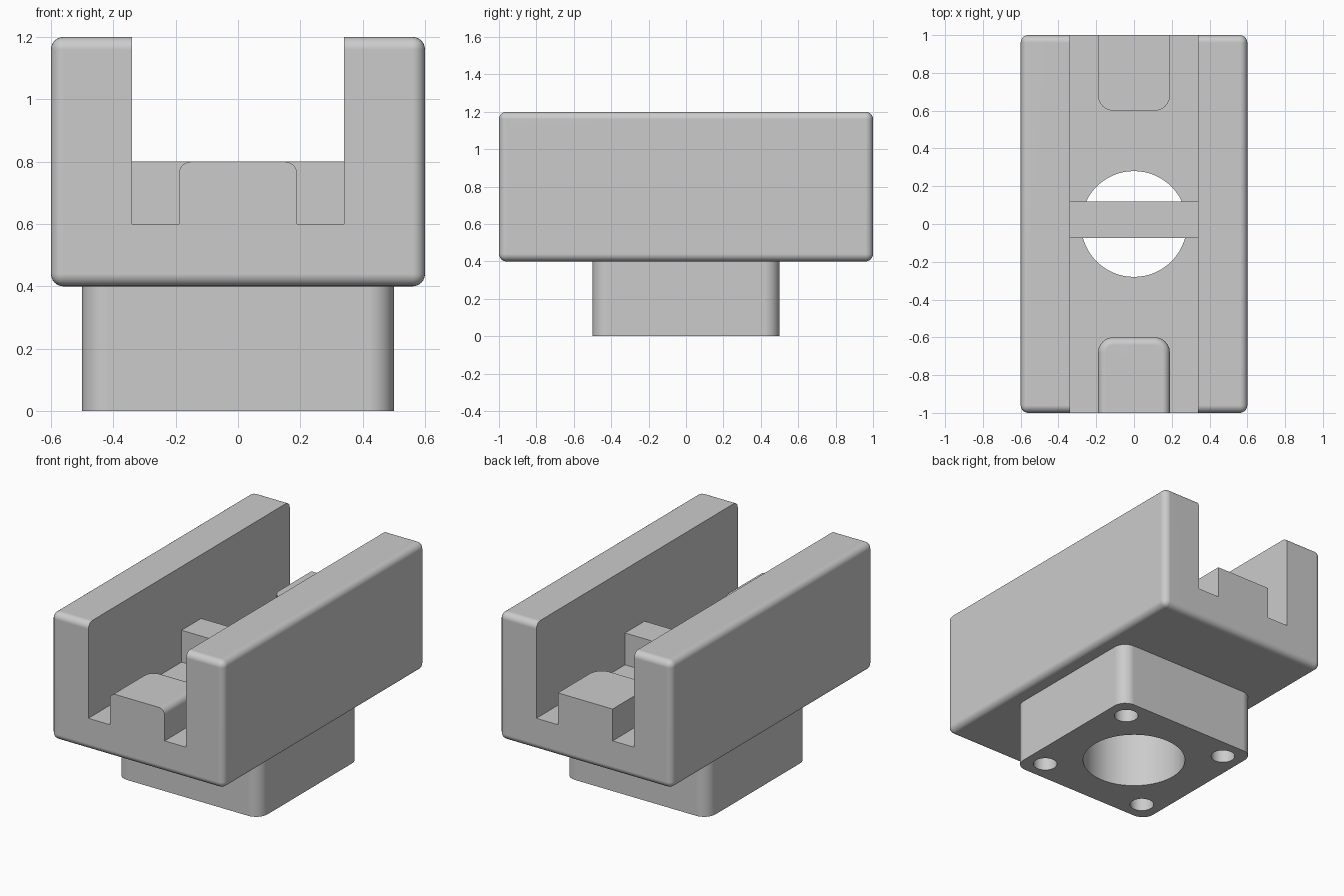
import bpy, bmesh, math

cube = bpy.data.objects.get("Cube")
if cube:
    bpy.data.objects.remove(cube, do_unlink=True)

grey = bpy.data.materials.new("plain_grey")
grey.use_nodes = True
grey.diffuse_color = (0.6, 0.6, 0.6, 1)
grey.node_tree.nodes["Principled BSDF"].inputs["Base Color"].default_value = grey.diffuse_color


def link(name, bm):
    mesh = bpy.data.meshes.new(name)
    bmesh.ops.recalc_face_normals(bm, faces=bm.faces)
    bm.to_mesh(mesh)
    bm.free()
    mesh.materials.append(grey)
    obj = bpy.data.objects.new(name, mesh)
    bpy.context.collection.objects.link(obj)
    return obj


def box(name, x, y, z, *rounds):
    """Box from ranges; each round is (edge test, radius), applied in order."""
    bm = bmesh.new()
    bmesh.ops.create_cube(bm, size=1)
    for v in bm.verts:
        for i, (low, high) in enumerate((x, y, z)):
            v.co[i] = high if v.co[i] > 0 else low
    for test, radius in rounds:
        edges = [e for e in bm.edges if test(*[v.co for v in e.verts])]
        bmesh.ops.bevel(bm, geom=edges, offset=radius, segments=6,
                        profile=0.5, affect='EDGES', clamp_overlap=True)
    return link(name, bm)


def cylinder(name, x, y, radius, low, high, sides=64):
    bm = bmesh.new()
    bmesh.ops.create_cone(bm, cap_ends=True, segments=sides, radius1=radius,
                          radius2=radius, depth=high - low)
    bmesh.ops.translate(bm, verts=bm.verts, vec=(x, y, (low + high) / 2))
    return link(name, bm)


def activate(obj):
    bpy.ops.object.select_all(action='DESELECT')
    obj.select_set(True)
    bpy.context.view_layer.objects.active = obj


def cut(obj, cutter):
    activate(obj)
    mod = obj.modifiers.new("cut", 'BOOLEAN')
    mod.operation, mod.solver, mod.object = 'DIFFERENCE', 'EXACT', cutter
    bpy.ops.object.modifier_apply(modifier=mod.name)
    bpy.data.objects.remove(cutter, do_unlink=True)


def finish(obj):
    activate(obj)
    bpy.ops.object.shade_smooth_by_angle(angle=math.radians(30))
    obj.modifiers.new("even_shading", 'WEIGHTED_NORMAL').keep_sharp = True


def every_edge(a, b):
    return True


def upright(a, b):
    return abs(a.z - b.z) > 0.1


# Channelled upper body with a central bore
body = box("body", (-0.6, 0.6), (-1, 1), (0.4, 1.2), (every_edge, 0.04))
cut(body, box("channel_cutter", (-0.34, 0.34), (-1.2, 1.2), (0.6, 1.4)))
cut(body, cylinder("bore_cutter", 0, 0, 0.28, 0.2, 0.8))

# Square base with a bore and four screw holes
base = box("base", (-0.5, 0.5), (-0.5, 0.5), (0, 0.4), (upright, 0.08))
cut(base, cylinder("base_bore_cutter", 0, 0, 0.3, -0.1, 0.5))
for sx in (-1, 1):
    for sy in (-1, 1):
        cut(base, cylinder("screw_cutter", sx * 0.372, sy * 0.372, 0.07, -0.1, 0.5, 32))

# Cross bar over the bore
bar = box("cross_bar", (-0.34, 0.34), (-0.075, 0.12), (0.6, 0.8))

# Front stop, with rounded inner corners and top rim
front_stop = box(
    "front_stop", (-0.19, 0.19), (-1, -0.6), (0.6, 0.8),
    (lambda a, b: upright(a, b) and a.y > -0.7, 0.08),
    (lambda a, b: min(a.z, b.z) > 0.79 and max(a.y, b.y) > -0.9, 0.04))

# Back stop, with rounded inner corners only
back_stop = box("back_stop", (-0.19, 0.19), (0.6, 1), (0.6, 0.8),
                (lambda a, b: upright(a, b) and a.y < 0.7, 0.08))

for part in (body, base, bar, front_stop, back_stop):
    finish(part)
